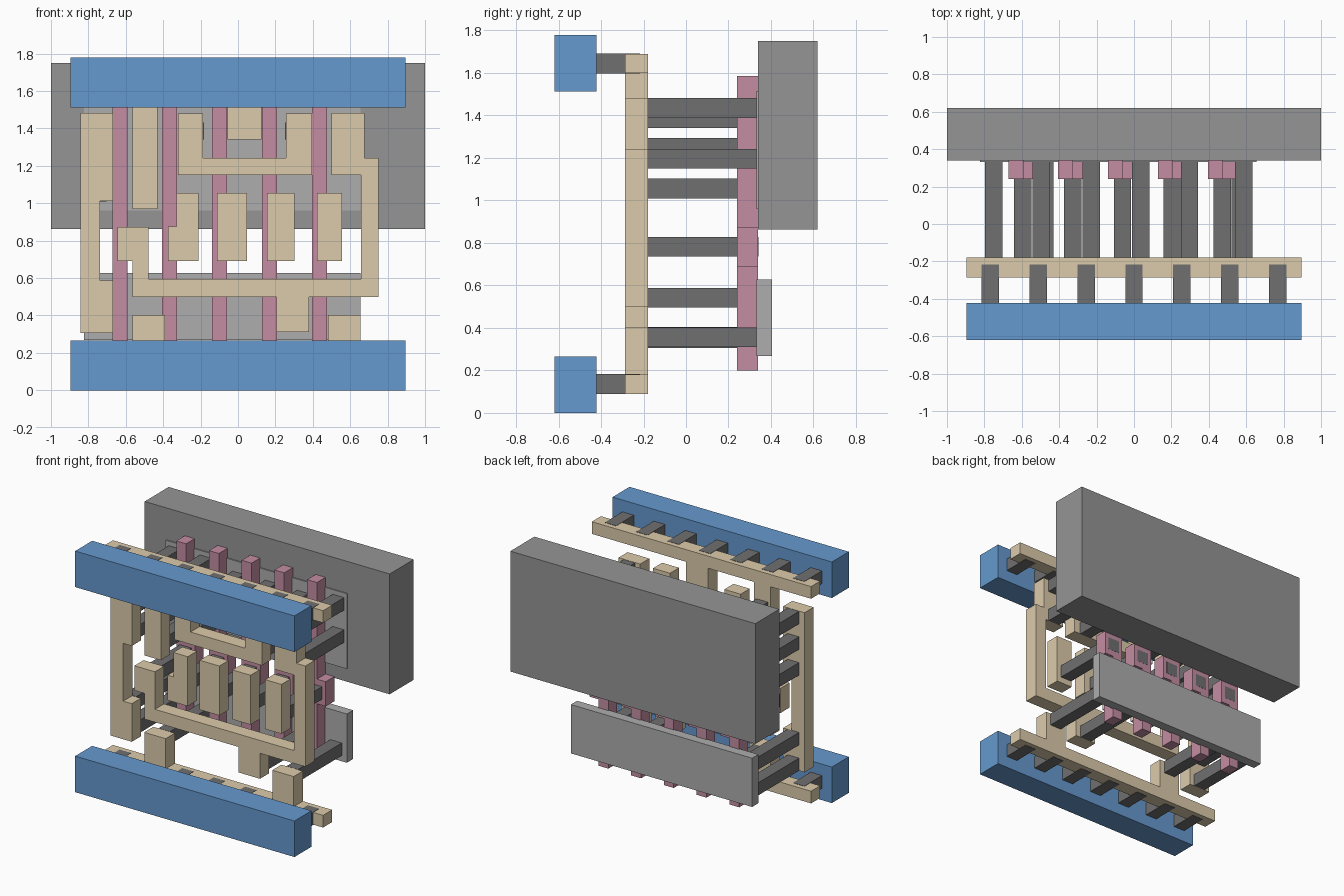
import bpy, bmesh


def material(name, rgb):
    m = bpy.data.materials.new(name)
    m.diffuse_color = (*rgb, 1)
    return m


BLUE = material("blue", (0.13, 0.32, 0.62))
TAN = material("tan", (0.72, 0.60, 0.41))
PINK = material("pink", (0.55, 0.27, 0.36))
DARK = material("dark_grey", (0.16, 0.16, 0.16))
GREY = material("mid_grey", (0.30, 0.30, 0.30))
LIGHT = material("light_grey", (0.42, 0.42, 0.42))


def plate(name, outline, y0, y1, mat):
    """Extrude a front-view (x, z) outline from y0 back to y1."""
    bm = bmesh.new()
    face = bm.faces.new([bm.verts.new((x, y0, z)) for x, z in outline])
    new = bmesh.ops.extrude_face_region(bm, geom=[face])["geom"]
    bmesh.ops.translate(bm, vec=(0, y1 - y0, 0),
                        verts=[v for v in new if isinstance(v, bmesh.types.BMVert)])
    bmesh.ops.recalc_face_normals(bm, faces=bm.faces)
    mesh = bpy.data.meshes.new(name)
    bm.to_mesh(mesh)
    bm.free()
    mesh.materials.append(mat)
    ob = bpy.data.objects.new(name, mesh)
    bpy.context.collection.objects.link(ob)
    return ob


def block(name, x0, x1, y0, y1, z0, z1, mat):
    return plate(name, [(x0, z0), (x1, z0), (x1, z1), (x0, z1)], y0, y1, mat)


def metal(name, outline):
    return plate(name, outline, -0.286, -0.18, TAN)


C = 0.093          # contact width
PITCH = 0.267      # gate spacing

# Well and the two diffusion slabs
block("well", -1, 1, 0.34, 0.62, 0.862, 1.75, GREY)
block("upper_diffusion", -0.823, 0.656, 0.332, 0.405, 0.96, 1.515, LIGHT)
block("lower_diffusion", -0.823, 0.656, 0.332, 0.405, 0.268, 0.628, LIGHT)

# Gate strips, each with a side pad and its contact
for i in range(5):
    x = -0.672 + i * PITCH
    plate("gate_strip", [(x, 0.2), (x + 0.08, 0.2), (x + 0.08, 0.69), (x + 0.152, 0.69),
                         (x + 0.152, 0.872), (x + 0.08, 0.872), (x + 0.08, 1.585), (x, 1.585)],
          0.24, 0.34, PINK)
    block("gate_contact", x + 0.03, x + 0.03 + C, -0.18, 0.341, 0.735, 0.828, DARK)

# Diffusion contacts: left edge x -> bottom z values
contacts = [
    (-0.797, (0.305, 0.495, 1.01, 1.2, 1.388)),
    (-0.543, (1.01, 1.2, 1.388)),
    (-0.523, (0.31,)),
    (-0.275, (1.15, 1.34)),
    (-0.01, (1.345,)),
    (0.25, (1.15, 1.34)),
    (0.247, (0.312,)),
    (0.541, (1.15, 1.388)),
    (0.522, (0.31,)),
]
for x, levels in contacts:
    for z in levels:
        block("diffusion_contact", x, x + C, -0.18, 0.334, z, z + C, DARK)

# Power rails with their small vias
for name, z0, via in (("lower_rail", 0, 0.089), ("upper_rail", 1.513, 1.599)):
    block(name, -0.895, 0.895, -0.62, -0.422, z0, z0 + 0.266, BLUE)
    for i in range(-3, 4):
        x = i * 0.256
        block(name + "_via", x - C / 2, x + C / 2, -0.422, -0.217, via - 0.001, via + C, DARK)

# Metal strips under the rails, with their tabs
metal("lower_strip", [(-0.895, 0.09), (0.895, 0.09), (0.895, 0.18), (0.655, 0.18), (0.655, 0.402),
                      (0.48, 0.402), (0.48, 0.18), (-0.39, 0.18), (-0.39, 0.402),
                      (-0.565, 0.402), (-0.565, 0.18), (-0.895, 0.18)])
metal("upper_strip", [(-0.895, 1.69), (-0.895, 1.6), (-0.565, 1.6), (-0.565, 0.97), (-0.43, 0.97),
                      (-0.43, 1.6), (-0.055, 1.6), (-0.055, 1.34), (0.125, 1.34),
                      (0.125, 1.6), (0.895, 1.6), (0.895, 1.69)])

# Free metal shapes: left bracket, U bridge, long output trace
metal("left_bracket", [(-0.842, 0.305), (-0.667, 0.305), (-0.667, 0.586), (-0.737, 0.586),
                       (-0.737, 1.012), (-0.667, 1.012), (-0.667, 1.483), (-0.842, 1.483)])
metal("u_bridge", [(-0.32, 1.152), (0.395, 1.152), (0.395, 1.48), (0.257, 1.48),
                   (0.257, 1.243), (-0.187, 1.243), (-0.187, 1.48), (-0.32, 1.48)])
metal("output_trace", [(-0.565, 0.5), (0.205, 0.5), (0.205, 0.312), (0.38, 0.312), (0.38, 0.5),
                       (0.75, 0.5), (0.75, 1.243), (0.677, 1.243), (0.677, 1.483), (0.5, 1.483),
                       (0.5, 1.152), (0.657, 1.152), (0.657, 0.595), (-0.478, 0.595),
                       (-0.478, 0.872), (-0.645, 0.872), (-0.645, 0.69), (-0.565, 0.69)])

# Input pads
metal("input_pad", [(-0.375, 0.69), (-0.21, 0.69), (-0.21, 1.055), (-0.328, 1.055),
                    (-0.328, 0.875), (-0.375, 0.875)])
for x0, x1 in ((-0.112, 0.048), (0.155, 0.302), (0.422, 0.555)):
    metal("input_pad", [(x0, 0.69), (x1, 0.69), (x1, 1.055), (x0, 1.055)])
